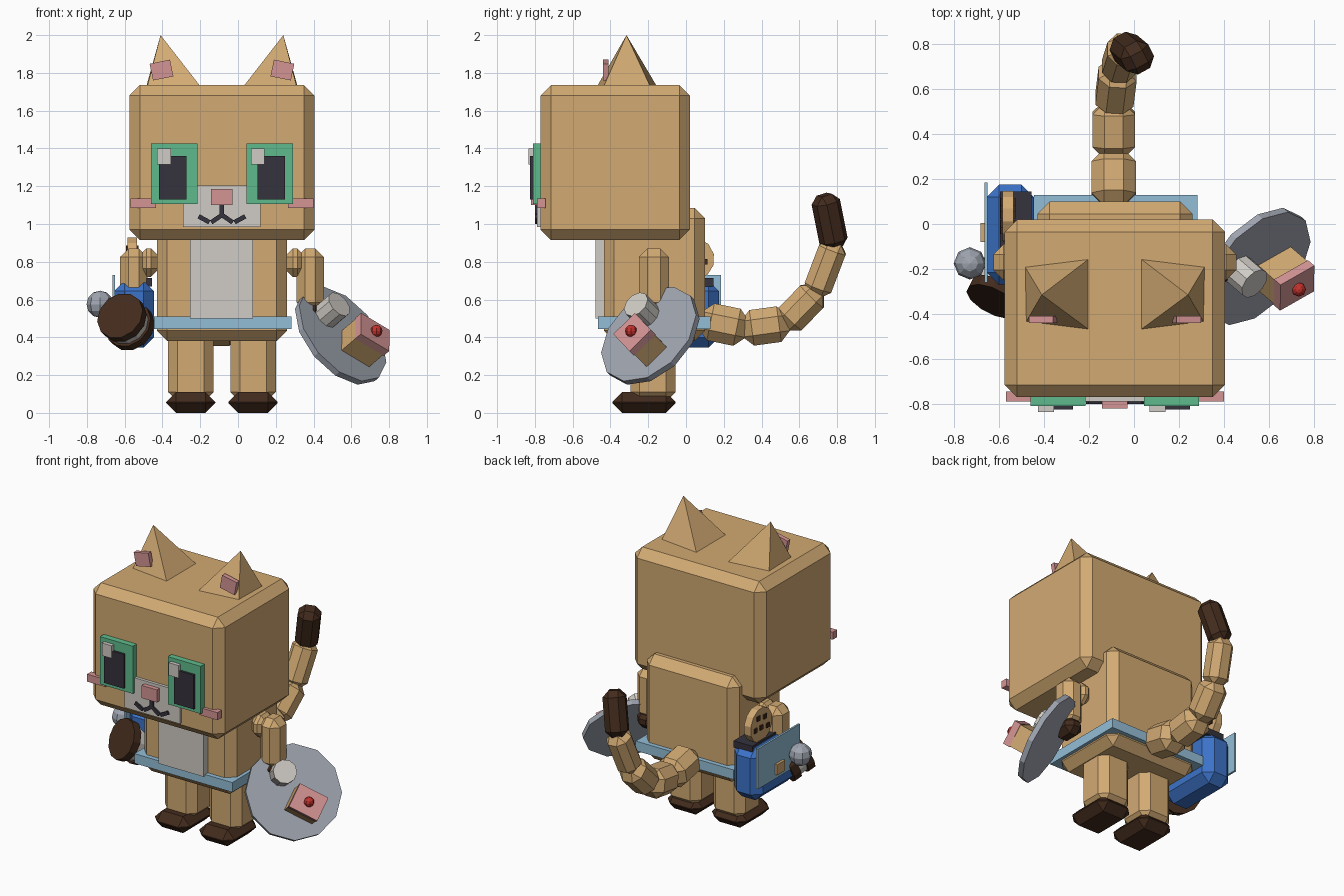
import bpy, bmesh, math
from mathutils import Vector, Matrix

if "Cube" in bpy.data.objects:
    bpy.data.objects.remove(bpy.data.objects["Cube"])

CX = -0.085  # symmetry plane of the body


def material(name, r, g, b):
    m = bpy.data.materials.new(name)
    m.diffuse_color = (r, g, b, 1)
    m.use_nodes = True
    m.node_tree.nodes["Principled BSDF"].inputs["Base Color"].default_value = m.diffuse_color
    return m


TAN = material("tan fur", 0.644, 0.402, 0.171)
BROWN = material("dark brown", 0.055, 0.024, 0.012)
BLACK = material("near black", 0.035, 0.032, 0.045)
WHITE = material("off white", 0.63, 0.60, 0.56)
GREEN = material("green", 0.114, 0.50, 0.262)
PINK = material("pink", 0.66, 0.296, 0.296)
SKY = material("light blue", 0.296, 0.515, 0.68)
BLUE = material("blue", 0.045, 0.17, 0.578)
GREY = material("grey", 0.342, 0.371, 0.429)
RED = material("red", 0.546, 0.032, 0.026)


def finish(name, mat, bm):
    bmesh.ops.recalc_face_normals(bm, faces=bm.faces)
    me = bpy.data.meshes.new(name)
    bm.to_mesh(me)
    bm.free()
    me.materials.append(mat)
    ob = bpy.data.objects.new(name, me)
    bpy.context.collection.objects.link(ob)
    return ob


def solid(name, mat, size, matrix, bevel=0):
    """Box of a given size, chamfered, then placed by a matrix."""
    bm = bmesh.new()
    bmesh.ops.create_cube(bm, size=1)
    bmesh.ops.scale(bm, vec=size, verts=bm.verts)
    if bevel:
        bmesh.ops.bevel(bm, geom=bm.edges[:], offset=bevel, segments=1,
                        affect='EDGES', profile=0.5)
    bmesh.ops.transform(bm, matrix=matrix, verts=bm.verts)
    return finish(name, mat, bm)


def box(name, mat, x, y, z, bevel=0):
    size = (x[1] - x[0], y[1] - y[0], z[1] - z[0])
    mid = Vector((sum(x) / 2, sum(y) / 2, sum(z) / 2))
    return solid(name, mat, size, Matrix.Translation(mid), bevel)


def pair(name, mat, x, y, z, bevel=0):
    """Box on the +x side and its mirror image."""
    box(name + "_left", mat, x, y, z, bevel)
    box(name + "_right", mat, (2 * CX - x[1], 2 * CX - x[0]), y, z, bevel)


def frame(origin, zdir, xdir):
    z = Vector(zdir).normalized()
    y = z.cross(Vector(xdir)).normalized()
    m = Matrix((y.cross(z), y, z)).transposed().to_4x4()
    m.translation = origin
    return m


def disc(name, mat, radius, start, axis, length, sides=12):
    a = Vector(axis).normalized()
    bm = bmesh.new()
    bmesh.ops.create_cone(bm, cap_ends=True, segments=sides, radius1=radius,
                          radius2=radius, depth=length)
    mid = Vector(start) + a * length / 2
    bmesh.ops.transform(bm, matrix=frame(mid, a, (0.3, 0.2, -0.9)), verts=bm.verts)
    return finish(name, mat, bm)


def ball(name, mat, radius, at):
    bm = bmesh.new()
    bmesh.ops.create_uvsphere(bm, u_segments=8, v_segments=6, radius=radius)
    bmesh.ops.translate(bm, vec=at, verts=bm.verts)
    return finish(name, mat, bm)


# Head and ears
box("head", TAN, (-0.575, 0.405), (-0.77, 0.02), (0.915, 1.735), 0.055)
for side, tag in ((1, "left"), (-1, "right")):
    bm = bmesh.new()
    base = [(0.40, -0.19), (0.115, -0.155), (0.115, -0.47), (0.395, -0.435)]
    ring = [bm.verts.new((CX + side * px, py, 1.73)) for px, py in base]
    tip = bm.verts.new((CX + side * 0.325, -0.315, 2.0))
    bm.faces.new(ring)
    for i in range(4):
        bm.faces.new((ring[i], ring[(i + 1) % 4], tip))
    finish("ear_" + tag, TAN, bm)
    solid("inner_ear_" + tag, PINK, (0.11, 0.03, 0.09),
          Matrix.Translation((CX + side * 0.32, -0.425, 1.815))
          @ Matrix.Rotation(side * 0.2, 4, 'Y'))

# Face
pair("eye", GREEN, (0.045, 0.29), (-0.81, -0.76), (1.105, 1.425))
pair("pupil", BLACK, (0.102, 0.248), (-0.825, -0.80), (1.13, 1.36))
for tag, x in (("left", 0.068), ("right", -0.428)):
    box("eye_glint_" + tag, WHITE, (x, x + 0.073), (-0.835, -0.80), (1.315, 1.40))
pair("cheek", PINK, (0.265, 0.40), (-0.79, -0.745), (1.085, 1.135))
box("muzzle", WHITE, (-0.29, 0.12), (-0.79, -0.76), (0.985, 1.205))
box("nose", PINK, (-0.143, -0.03), (-0.82, -0.78), (1.10, 1.185))
box("mouth_stem", BLACK, (-0.097, -0.073), (-0.80, -0.785), (1.035, 1.10))
for side in (1, -1):
    for part, dx, z, tilt in (("inner", 0.03, 1.027, 0.6), ("outer", 0.095, 1.025, -0.5)):
        solid("mouth_" + part, BLACK, (0.065, 0.015, 0.024),
              Matrix.Translation((CX + side * dx, -0.7925, z))
              @ Matrix.Rotation(side * tilt, 4, 'Y'))

# Body, belt, legs and arms
box("torso", TAN, (-0.43, 0.26), (-0.435, 0.10), (0.38, 1.085), 0.055)
box("belly", WHITE, (-0.255, 0.08), (-0.48, -0.42), (0.50, 0.96))
box("belt", SKY, (-0.445, 0.283), (-0.465, 0.13), (0.445, 0.51))
pair("leg", TAN, (-0.04, 0.20), (-0.295, -0.055), (0.06, 0.45), 0.05)
pair("foot", BROWN, (-0.05, 0.21), (-0.39, -0.055), (0.0, 0.11), 0.052)
pair("shoulder", TAN, (0.245, 0.36), (-0.25, -0.09), (0.72, 0.87), 0.045)
pair("arm", TAN, (0.31, 0.455), (-0.25, -0.09), (0.54, 0.87), 0.045)
pair("paw", BROWN, (0.32, 0.45), (-0.255, -0.085), (0.47, 0.585), 0.04)

# Tail of chamfered links
joints = [(-0.09, 0.09, 0.49), (-0.09, 0.31, 0.445), (-0.09, 0.53, 0.475),
          (-0.07, 0.69, 0.64), (-0.04, 0.785, 0.89), (0.02, 0.735, 1.14)]
for i, width in enumerate((0.20, 0.19, 0.17, 0.15, 0.14)):
    a, b = Vector(joints[i]), Vector(joints[i + 1])
    solid("tail_tip" if i == 4 else "tail_link", BROWN if i == 4 else TAN,
          (width, width, (b - a).length + 0.03),
          frame((a + b) / 2, b - a, (1, 0.5 if i == 4 else 0, 0)), width * 0.28)

# Round plate with a cup and a cake
n = Vector((0.63, -0.54, 0.54)).normalized()
centre = Vector((0.545, -0.19, 0.41))
disc("plate", GREY, 0.30, centre - n * 0.02, n, 0.035)
disc("cup", WHITE, 0.075, centre + Vector((-0.085, -0.01, 0.10)), n, 0.12, 10)
cake = frame(centre + Vector((0.07, 0, -0.077)), n, (0.17, 0.095, -0.10))
solid("cake", TAN, (0.19, 0.15, 0.135), cake @ Matrix.Translation((0, 0, 0.067)))
solid("icing", PINK, (0.195, 0.16, 0.045), cake @ Matrix.Translation((0, 0, 0.152)))
ball("cherry", RED, 0.032, cake @ Vector((0, 0, 0.185)))

# Pouch with a flap and a clasp
box("pouch", BLUE, (-0.655, -0.445), (-0.27, 0.175), (0.345, 0.70), 0.055)
box("pouch_opening", BLACK, (-0.595, -0.455), (-0.21, 0.145), (0.67, 0.715))
box("pouch_flap", SKY, (-0.665, -0.652), (-0.26, 0.185), (0.46, 0.73))
box("pouch_clasp", TAN, (-0.682, -0.66), (-0.08, 0.005), (0.49, 0.56))

# Chocolate chip biscuit standing in the pouch
disc("biscuit", TAN, 0.115, (-0.585, 0.035, 0.815), (1, 0, 0), 0.05)
for y, z in ((0.0, 0.86), (0.07, 0.87), (0.04, 0.80), (-0.03, 0.79), (0.10, 0.80)):
    box("biscuit_chip", BROWN, (-0.593, -0.527), (y - 0.015, y + 0.015),
        (z - 0.015, z + 0.015))

# Sandwich biscuit and sweet
axis = Vector((0.4, 0.8, -0.42)).normalized()
front = Vector((-0.625, -0.345, 0.515))
for i, (tag, mat, r) in enumerate((("front", BROWN, 0.132), ("cream", WHITE, 0.118),
                                   ("back", BROWN, 0.132))):
    disc("sandwich_" + tag, mat, r, front + axis * 0.052 * i, axis, 0.052)
ball("sweet", GREY, 0.072, (-0.73, -0.175, 0.575))
